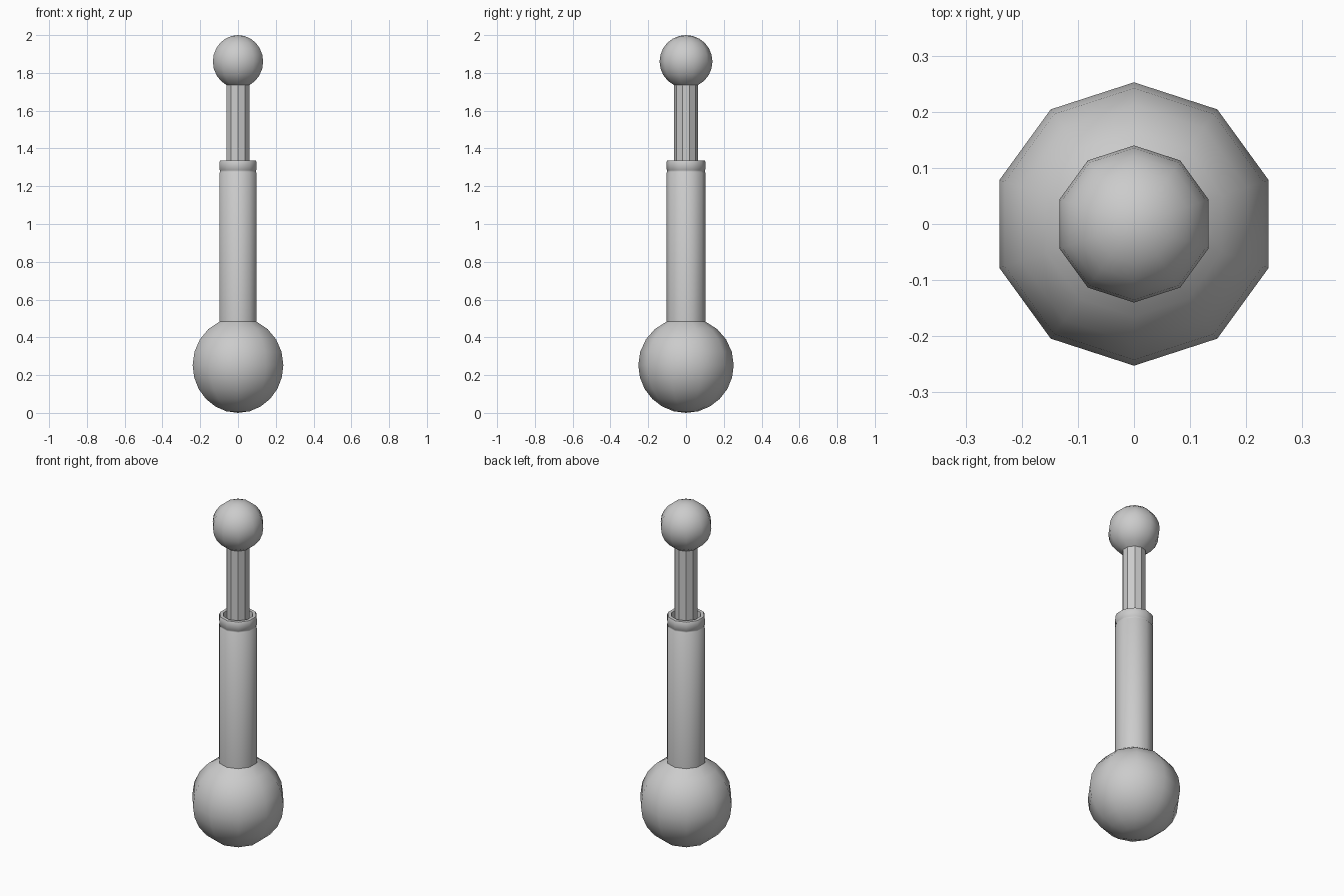
import bpy, bmesh
from math import sin, cos, radians, pi

if "Cube" in bpy.data.objects:
    bpy.data.objects.remove(bpy.data.objects["Cube"])

SIDES = 10


def lathe(name, profile, smooth=True):
    """Spin (radius, z) points into a ten-sided part with a corner facing +y."""
    bm = bmesh.new()
    rings = []
    for r, z in profile:
        if r < 1e-5:
            rings.append([bm.verts.new((0, 0, z))] * SIDES)
        else:
            rings.append([bm.verts.new((r * cos(pi / 2 + 2 * pi * i / SIDES),
                                        r * sin(pi / 2 + 2 * pi * i / SIDES), z))
                          for i in range(SIDES)])
    for a, b in zip(rings, rings[1:]):
        for i in range(SIDES):
            j = (i + 1) % SIDES
            corners = list(dict.fromkeys((a[i], a[j], b[j], b[i])))
            bm.faces.new(corners)
    bmesh.ops.recalc_face_normals(bm, faces=bm.faces)
    mesh = bpy.data.meshes.new(name)
    bm.to_mesh(mesh)
    bm.free()
    obj = bpy.data.objects.new(name, mesh)
    bpy.context.collection.objects.link(obj)
    if smooth:
        bpy.ops.object.select_all(action='DESELECT')
        obj.select_set(True)
        bpy.context.view_layer.objects.active = obj
        bpy.ops.object.shade_smooth_by_angle(angle=radians(40))
    return obj


def arc(radius, centre, start, end, steps):
    """Points on a circle, by angle above the equator in degrees."""
    pts = []
    for i in range(steps + 1):
        t = radians(start + (end - start) * i / steps)
        pts.append((radius * cos(t), centre + radius * sin(t)))
    return pts


# Large lower ball, opening into the barrel at its top
lathe("lower_ball", arc(0.2525, 0.2525, -90, 0, 6) + arc(0.2525, 0.2525, 0, 65.7, 4)[1:])

# Hollow barrel with a groove below its collar and a recessed mouth
lathe("barrel", [(0.104, 0.48), (0.104, 1.27), (0.100, 1.275), (0.100, 1.285),
                 (0.104, 1.29), (0.104, 1.325), (0.099, 1.337), (0.08, 1.337),
                 (0.075, 1.29), (0.063, 1.29)])

# Flat-sided sliding rod
lathe("rod", [(0.063, 1.29), (0.063, 1.735)], smooth=False)

# Small upper ball, joined to the rod at its base
lathe("upper_ball", arc(0.14, 1.86, -63.3, 0, 4) + arc(0.14, 1.86, 0, 90, 6)[1:])
